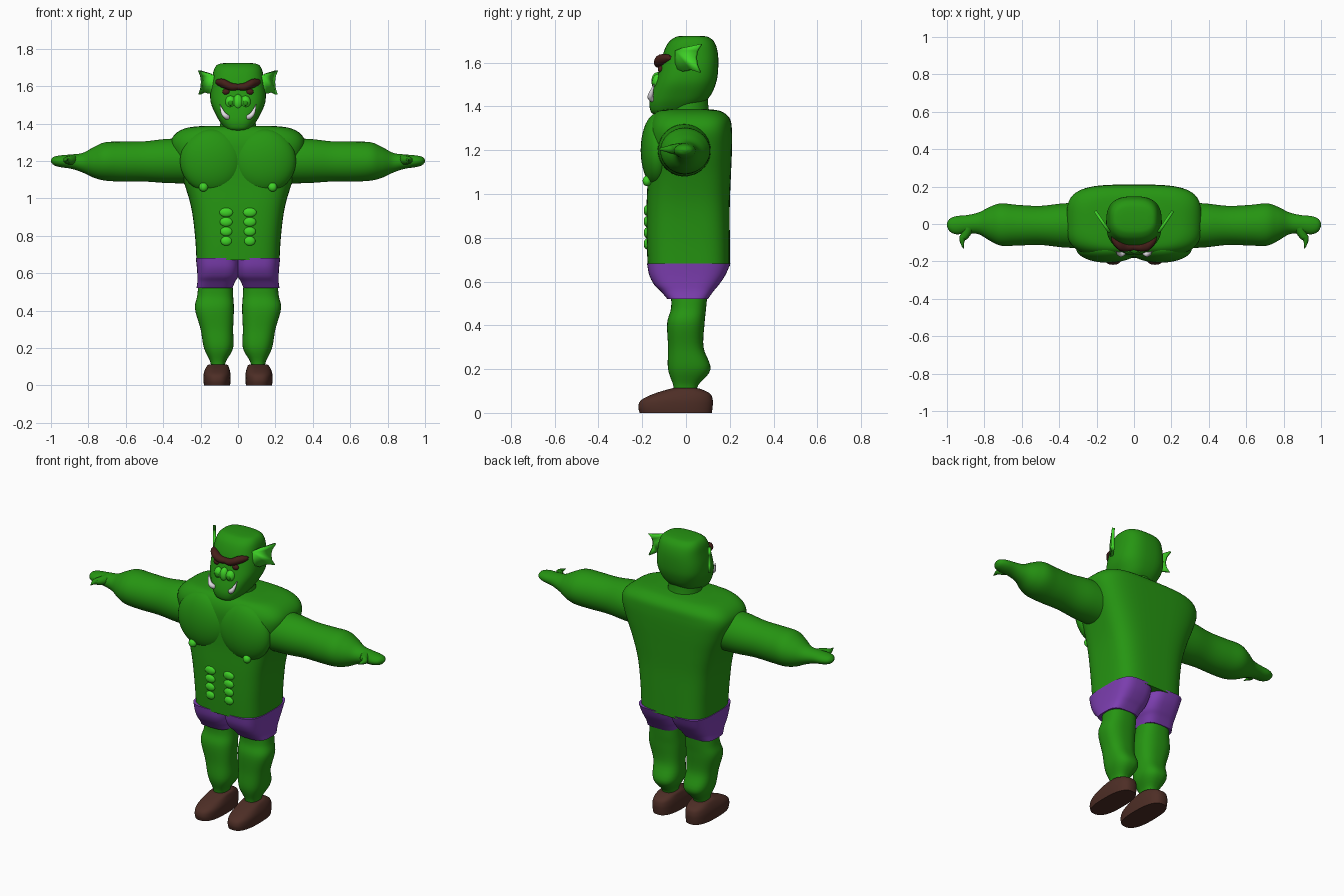
import bpy, bmesh
from math import cos, sin, pi, copysign
from mathutils import Vector

cube = bpy.data.objects.get("Cube")
if cube:
    bpy.data.objects.remove(cube)
made = []


def material(name, rgb):
    m = bpy.data.materials.new(name)
    m.use_nodes = True
    m.diffuse_color = (*rgb, 1)
    bsdf = m.node_tree.nodes["Principled BSDF"]
    bsdf.inputs["Base Color"].default_value = (*rgb, 1)
    bsdf.inputs["Roughness"].default_value = 0.7
    return m


GREEN = material("skin green", (0.019, 0.30, 0.006))
LIGHT = material("light green", (0.05, 0.66, 0.02))
PURPLE = material("shorts purple", (0.21, 0.05, 0.45))
BROWN = material("shoe brown", (0.075, 0.027, 0.019))
BROW = material("brow red brown", (0.06, 0.014, 0.01))
IVORY = material("tusk ivory", (0.78, 0.75, 0.80))


def add(name, data, mat, mirror=False):
    ob = bpy.data.objects.new(name, data)
    bpy.context.collection.objects.link(ob)
    data.materials.append(mat)
    if mirror:
        ob.modifiers.new("Mirror", "MIRROR").use_mirror_merge = False
    made.append(ob)
    return ob


def from_bmesh(name, bm, mat, mirror=False):
    bmesh.ops.recalc_face_normals(bm, faces=bm.faces)
    me = bpy.data.meshes.new(name)
    bm.to_mesh(me)
    bm.free()
    return add(name, me, mat, mirror)


def smooth_rings(rings, steps=5):
    """Catmull-Rom interpolation between the given sections."""
    pts = [rings[0]] + list(rings) + [rings[-1]]
    out = []
    for a, b, c, d in zip(pts, pts[1:], pts[2:], pts[3:]):
        for i in range(steps):
            t = i / steps
            out.append([0.5 * (2 * q + (r - p) * t + (2 * p - 5 * q + 4 * r - s) * t * t
                               + (3 * q - p - 3 * r + s) * t ** 3)
                        for p, q, r, s in zip(a, b, c, d)])
    return out + [rings[-1]]


def loft(name, rings, mat, power=2, axis="z", mirror=False, seg=48):
    """Skin over rounded sections: (position, u min, u max, v min, v max)."""
    bm = bmesh.new()
    loops = []
    for pos, u0, u1, v0, v1 in smooth_rings(rings):
        loop = []
        for k in range(seg):
            c, s = cos(2 * pi * k / seg), sin(2 * pi * k / seg)
            u = (u0 + u1) / 2 + (u1 - u0) / 2 * copysign(abs(c) ** (2 / power), c)
            v = (v0 + v1) / 2 + (v1 - v0) / 2 * copysign(abs(s) ** (2 / power), s)
            loop.append(bm.verts.new((u, v, pos) if axis == "z" else (pos, u, v)))
        loops.append(loop)
    for a, b in zip(loops, loops[1:]):
        for k in range(seg):
            j = (k + 1) % seg
            bm.faces.new((a[k], a[j], b[j], b[k]))
    bm.faces.new(loops[0])
    bm.faces.new(loops[-1])
    return from_bmesh(name, bm, mat, mirror)


def ball(name, centre, radii, mat, mirror=True, seg=24):
    bm = bmesh.new()
    bmesh.ops.create_uvsphere(bm, u_segments=seg, v_segments=seg // 2, radius=1)
    bmesh.ops.scale(bm, vec=radii, verts=bm.verts)
    bmesh.ops.translate(bm, vec=centre, verts=bm.verts)
    return from_bmesh(name, bm, mat, mirror)


def horns(name, path, mat):
    """A tapered curve on each side: (x, y, z, radius)."""
    for side, sx in (("left", 1), ("right", -1)):
        cu = bpy.data.curves.new(side + "_" + name, "CURVE")
        cu.dimensions = "3D"
        cu.bevel_depth = 1
        cu.bevel_resolution = 3
        cu.use_fill_caps = True
        sp = cu.splines.new("NURBS")
        sp.points.add(len(path) - 1)
        sp.order_u = 3
        sp.use_endpoint_u = True
        for p, (x, y, z, r) in zip(sp.points, path):
            p.co = (sx * x, y, z, 1)
            p.radius = r
        add(side + "_" + name, cu, mat)


# Torso and chest
loft("torso", [(0.67, -.222, .222, -.175, .20), (0.80, -.23, .23, -.18, .20),
               (0.95, -.25, .25, -.18, .20), (1.08, -.288, .288, -.175, .205),
               (1.20, -.335, .335, -.175, .21), (1.29, -.36, .36, -.175, .21),
               (1.345, -.335, .335, -.16, .20), (1.378, -.27, .27, -.13, .16),
               (1.388, -.17, .17, -.08, .10)], GREEN, power=3.6, seg=64)
ball("chest_muscles", (.14, -.13, 1.20), (.17, .077, .17), GREEN, seg=40)
ball("nipples", (.185, -.178, 1.06), (.024, .02, .024), LIGHT)
for i in range(4):
    ball(f"belly_muscle_{i + 1}", (.063, -.178, .925 - .051 * i),
         (.036 - .002 * i, .015, .025), LIGHT)

# Shorts, one leg mirrored
loft("shorts", [(0.52, .03, .222, -.085, .10), (0.555, .015, .217, -.115, .125),
                (0.585, -.002, .217, -.145, .15), (0.63, -.01, .22, -.168, .18),
                (0.682, -.01, .226, -.178, .203)], PURPLE, power=3.4, mirror=True)

# Legs and shoes
loft("legs", [(0.08, .07, .145, -.055, .05), (0.125, .066, .148, -.058, .055),
              (0.20, .026, .182, -.082, .112), (0.30, .026, .20, -.082, .08),
              (0.41, .022, .23, -.086, .085), (0.48, .026, .218, -.068, .092),
              (0.56, .03, .21, -.07, .10)], GREEN, power=2.5, mirror=True)
loft("shoes", [(0, .042, .182, -.212, .118), (0.03, .04, .185, -.218, .122),
               (0.06, .04, .184, -.203, .122), (0.088, .046, .175, -.145, .11),
               (0.108, .054, .162, -.08, .07), (0.113, .07, .145, -.06, .05)],
     BROWN, power=2.6, mirror=True)

# Arms, hands and thumbs
loft("arms", [(0.26, -.13, .115, 1.08, 1.32), (0.38, -.125, .11, 1.082, 1.318),
              (0.50, -.112, .097, 1.09, 1.305), (0.62, -.115, .102, 1.09, 1.303),
              (0.71, -.116, .11, 1.095, 1.30), (0.77, -.09, .092, 1.11, 1.275),
              (0.83, -.055, .062, 1.138, 1.243), (0.89, -.05, .048, 1.158, 1.235),
              (0.95, -.055, .042, 1.167, 1.23), (0.985, -.04, .028, 1.178, 1.222),
              (1.0, -.012, .006, 1.195, 1.207)], GREEN, axis="x", mirror=True)
horns("thumb", [(.885, -.02, 1.205, .03), (.90, -.06, 1.205, .024),
                (.925, -.08, 1.205, .016), (.912, -.132, 1.205, .002)], GREEN)

# Neck and head
loft("neck", [(1.34, -.10, .10, -.09, .11), (1.40, -.095, .095, -.085, .102),
              (1.47, -.09, .09, -.08, .10)], GREEN)
loft("head", [(1.36, -.035, .035, -.14, -.06), (1.375, -.068, .068, -.16, .0),
              (1.41, -.097, .097, -.167, .07), (1.45, -.12, .12, -.16, .112),
              (1.51, -.145, .145, -.14, .138), (1.57, -.148, .148, -.122, .147),
              (1.64, -.138, .138, -.105, .146), (1.69, -.128, .128, -.082, .132),
              (1.716, -.108, .108, -.05, .105), (1.723, -.075, .075, -.02, .07)],
     GREEN, power=2.7)

# Brow and eyes
loft("brow", [(0, -.14, -.10, 1.58, 1.612), (.035, -.146, -.10, 1.576, 1.618),
              (.075, -.142, -.08, 1.588, 1.638), (.105, -.116, -.06, 1.602, 1.638),
              (.12, -.09, -.06, 1.615, 1.63)], BROW, axis="x", mirror=True, seg=16)
ball("eyes", (.064, -.115, 1.57), (.02, .014, .016), BROW)

# Snout and tusks
ball("snout_bridge", (0, -.13, 1.515), (.026, .028, .042), LIGHT, mirror=False)
ball("snout_wings", (.04, -.128, 1.515), (.028, .026, .034), LIGHT)
ball("nostrils", (.04, -.15, 1.51), (.013, .007, .015), GREEN)
horns("tusk", [(.05, -.14, 1.43, .014), (.062, -.165, 1.435, .015),
               (.085, -.16, 1.46, .011), (.097, -.145, 1.505, .001)], IVORY)

# Webbed ears, flat outline swept outward and back
outline = [(0, 1.575), (0, 1.655), (.04, 1.668), (.14, 1.685), (.118, 1.655),
           (.11, 1.625), (.116, 1.59), (.135, 1.555), (.085, 1.568), (.04, 1.56)]
bm = bmesh.new()
root, out = Vector((.13, -.045, 0)), Vector((.56, .82, 0))
bm.faces.new([bm.verts.new(root + out * d + Vector((0, 0, z))) for d, z in outline])
ears = from_bmesh("ears", bm, LIGHT, mirror=True)
solid = ears.modifiers.new("Thickness", "SOLIDIFY")
solid.thickness = 0.016
solid.offset = 0

# Smooth shading with sharp edges kept
bpy.ops.object.select_all(action="DESELECT")
for ob in made:
    if ob.type == "MESH":
        ob.select_set(True)
        bpy.context.view_layer.objects.active = ob
bpy.ops.object.shade_smooth_by_angle(angle=0.8)
